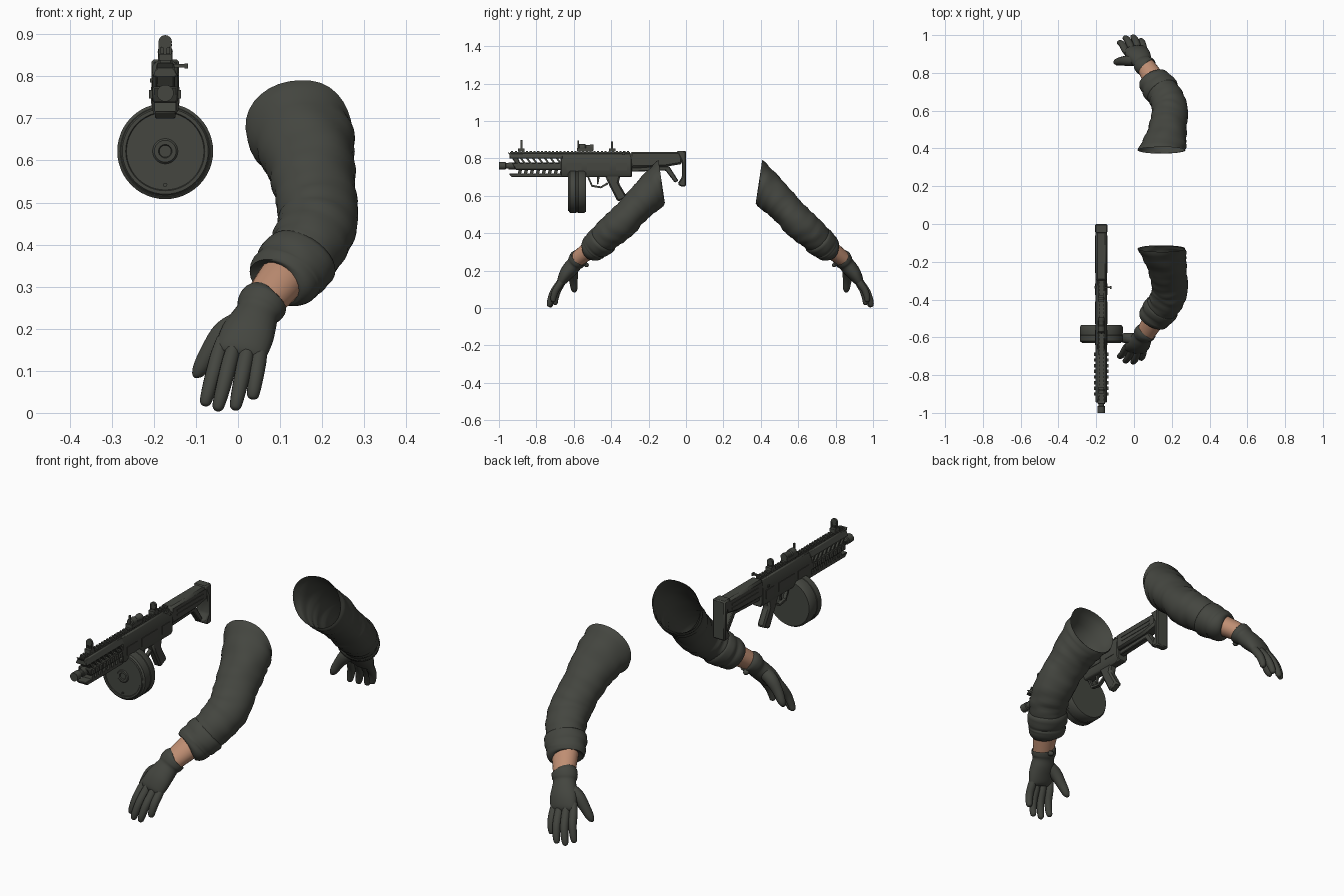
import bpy, bmesh, math
from mathutils import Vector, noise

cube = bpy.data.objects.get("Cube")
if cube:
    bpy.data.objects.remove(cube)


def material(name, rgb):
    m = bpy.data.materials.new(name)
    m.use_nodes = True
    m.diffuse_color = (*rgb, 1)
    bsdf = m.node_tree.nodes["Principled BSDF"]
    bsdf.inputs["Base Color"].default_value = (*rgb, 1)
    bsdf.inputs["Roughness"].default_value = 0.8
    return m


GREY = material("dark olive grey", (0.058, 0.061, 0.051))
SKIN = material("skin", (0.52, 0.27, 0.17))
GX = -0.173          # centre plane of the gun
MIRROR_Y = 0.26      # rear arm is the front arm reflected: y -> 0.26 - y


def finish(name, bm, mat, angle=35):
    bmesh.ops.recalc_face_normals(bm, faces=bm.faces)
    me = bpy.data.meshes.new(name)
    bm.to_mesh(me)
    bm.free()
    me.materials.append(mat)
    ob = bpy.data.objects.new(name, me)
    bpy.context.collection.objects.link(ob)
    bpy.ops.object.select_all(action='DESELECT')
    ob.select_set(True)
    bpy.context.view_layer.objects.active = ob
    bpy.ops.object.shade_smooth_by_angle(angle=math.radians(angle))
    return ob


def spline(rows, steps):
    """Catmull-Rom through rows of numbers."""
    out = []
    for i in range(len(rows) - 1):
        a, b = rows[max(i - 1, 0)], rows[i]
        c, d = rows[i + 1], rows[min(i + 2, len(rows) - 1)]
        for k in range(steps):
            t = k / steps
            out.append([q + t / 2 * (r - p + t * (2 * p - 5 * q + 4 * r - s + t * (3 * (q - r) + s - p)))
                        for p, q, r, s in zip(a, b, c, d)])
    return out + [list(rows[-1])]


def loft(name, rows, mat, flip=False, sides=20, steps=4, cap=True, start=None, folds=0):
    """Tube through rows of (x, y, z, half width, half thickness)."""
    rows = spline(rows, steps)
    pts = [Vector(r[:3]) for r in rows]
    bm = bmesh.new()
    rings = []
    for i, r in enumerate(rows):
        t = (pts[min(i + 1, len(pts) - 1)] - pts[max(i - 1, 0)]).normalized()
        if start:
            t = t.lerp(Vector(start).normalized(), max(0, 1 - i / (steps * 1.6))).normalized()
        side = (Vector((1, 0, 0)) - t * t.x).normalized()
        up = t.cross(side)
        ring = []
        for j in range(sides):
            a = math.tau * j / sides
            k = 1 + folds * noise.noise(Vector((math.cos(a), math.sin(a), i * 0.45)))
            v = pts[i] + side * math.cos(a) * r[3] * k + up * math.sin(a) * r[4] * k
            if flip:
                v.y = MIRROR_Y - v.y
            ring.append(bm.verts.new(v))
        rings.append(ring)
    for p, q in zip(rings, rings[1:]):
        for j in range(sides):
            n = (j + 1) % sides
            bm.faces.new((p[j], p[n], q[n], q[j]))
    if cap:
        bm.faces.new(rings[0])
        bm.faces.new(rings[-1])
    return finish(name, bm, mat, 60)


def prism(name, outline, lo, hi, axis="x", bevel=0.004):
    """Outline in (y, z) swept along x, or in (x, z) swept along y."""
    bm = bmesh.new()
    def at(p, w):
        return (GX + w, p[0], p[1]) if axis == "x" else (GX + p[0], w, p[1])
    a = [bm.verts.new(at(p, lo)) for p in outline]
    b = [bm.verts.new(at(p, hi)) for p in outline]
    bm.faces.new(a)
    bm.faces.new(b)
    for i in range(len(a)):
        n = (i + 1) % len(a)
        bm.faces.new((a[i], a[n], b[n], b[i]))
    ob = finish(name, bm, GREY)
    if bevel:
        mod = ob.modifiers.new("edge", 'BEVEL')
        mod.width, mod.segments = bevel, 1
    return ob


def boxes(name, items):
    """Several boxes (x, y, z, sx, sy, sz) in one object, x from the gun's centre."""
    bm = bmesh.new()
    for x, y, z, sx, sy, sz in items:
        for v in bmesh.ops.create_cube(bm, size=1)["verts"]:
            v.co = Vector((v.co.x * sx + GX + x, v.co.y * sy + y, v.co.z * sz + z))
    return finish(name, bm, GREY)


def turned(name, profile, z, x=0, sides=32):
    """Lathe of (y, radius) pairs around an axis along y."""
    bm = bmesh.new()
    rings = [[bm.verts.new((GX + x + r * math.cos(math.tau * j / sides), y, z + r * math.sin(math.tau * j / sides)))
              for j in range(sides)] for y, r in profile]
    for p, q in zip(rings, rings[1:]):
        for j in range(sides):
            n = (j + 1) % sides
            bm.faces.new((p[j], p[n], q[n], q[j]))
    bm.faces.new(rings[0])
    bm.faces.new(rings[-1])
    return finish(name, bm, GREY)


# Arms: sleeve, rolled cuff, forearm, glove and fingers
sleeve = [(.145, -.13, .675, .127, .117), (.17, -.20, .605, .108, .097), (.182, -.275, .53, .098, .086),
          (.19, -.345, .455, .095, .088), (.17, -.41, .40, .09, .084), (.14, -.455, .355, .083, .074)]
cuff = [(.152, -.435, .373, .078, .07), (.147, -.442, .366, .093, .083), (.13, -.468, .345, .094, .08),
        (.121, -.48, .335, .088, .075), (.113, -.49, .325, .089, .075), (.102, -.508, .309, .083, .067),
        (.099, -.512, .306, .062, .052)]
forearm = [(.13, -.46, .35, .06, .052), (.10, -.515, .312, .058, .048), (.06, -.58, .262, .049, .042)]
glove = [(.066, -.569, .27, .048, .041), (.063, -.572, .267, .058, .05), (.053, -.585, .25, .058, .048),
         (.046, -.596, .236, .052, .042), (.035, -.615, .213, .058, .042), (.022, -.638, .185, .064, .038),
         (.008, -.66, .15, .062, .028), (.003, -.667, .135, .052, .016)]
fingers = {"index": ((-.042, -.65, .155), (-.08, -.70, .016)),
           "middle": ((-.012, -.664, .15), (-.05, -.726, .004)),
           "ring": ((.022, -.667, .145), (-.008, -.732, .006)),
           "little": ((.052, -.66, .145), (.034, -.71, .032))}
thumb = [(.02, -.61, .22, .03, .03), (-.03, -.605, .19, .031, .029), (-.066, -.602, .145, .024, .023),
         (-.088, -.598, .108, .019, .019), (-.098, -.597, .09, .012, .012), (-.1, -.597, .083, .004, .004)]

for place, flip in (("front", False), ("rear", True)):
    loft(place + "_sleeve", sleeve, GREY, flip, 32, 7, False, (0, -1, -.15), .07)
    loft(place + "_rolled_cuff", cuff, GREY, flip, 32, 3, True, None, .04)
    loft(place + "_forearm", forearm, SKIN, flip)
    loft(place + "_glove", glove, GREY, flip, 24)
    loft(place + "_thumb", thumb, GREY, flip, 14)
    strap = [(.055, -.54, .235, .012, .012), (.052, -.53, .228, .014, .012), (.05, -.525, .222, .006, .006)]
    loft(place + "_glove_strap", strap, GREY, flip, 10)
    for name, (base, tip) in fingers.items():
        base, tip = Vector(base), Vector(tip)
        rows = []
        for t, r in ((-.15, .015), (.15, .019), (.45, .0185), (.75, .0165), (.93, .0135), (.985, .008), (1, .003)):
            p = base.lerp(tip, t) + Vector((0, -.014 * math.sin(math.pi * max(t, 0)), 0))
            rows.append((*p, r, r))
        loft(place + "_" + name + "_finger", rows, GREY, flip, 14)

# Gun receiver and handguard
section = [(-.031, .72), (-.02, .70), (.02, .70), (.031, .72), (.031, .79), (.018, .826), (-.018, .826), (-.031, .79)]
prism("receiver", section, -.67, -.29, "y")
upper = [(-.031, .798), (.031, .798), (.018, .826), (-.018, .826)]
prism("handguard_top", upper, -.945, -.66, "y", .003)
prism("handguard_middle", [(-.91, .738), (-.66, .738), (-.66, .776), (-.93, .776)], -.03, .03)
prism("handguard_rail", [(-.945, .714), (-.93, .70), (-.66, .70), (-.66, .718), (-.945, .718)], -.024, .024)
for i in range(8):
    y = -.90 + i * .032
    prism("handguard_rib", [(y, .773), (y + .012, .773), (y - .008, .80), (y - .02, .80)], -.03, .03, bevel=0)
    prism("handguard_lower_rib", [(y, .716), (y + .018, .716), (y + .024, .74), (y + .006, .74)], -.026, .026, bevel=0)
prism("handguard_nose", [(-.955, .834), (-.90, .81), (-.885, .77), (-.91, .77), (-.93, .80)], -.022, .022)
boxes("top_rail", [(0, -.62, .829, .022, .64, .008)]
      + [(0, -.93 + i * .02, .835, .026, .011, .008) for i in range(32)])
boxes("side_rails", [(s * .034, -.90 + i * .03, .757, .008, .018, .02) for s in (-1, 1) for i in range(8)])
boxes("receiver_panels", [(s * .0315, y, .755, .004, w, .04) for s in (-1, 1) for y, w in ((-.60, .08), (-.47, .12), (-.345, .06))])
turned("barrel", [(-1, .014), (-1, .02), (-.965, .02), (-.963, .015), (-.95, .015), (-.948, .019), (-.92, .019), (-.66, .019)], .76, sides=20)

# Drum magazine
turned("drum_magazine", [(-.625, .106), (-.63, .102), (-.63, .094), (-.627, .092), (-.627, .03), (-.631, .026), (-.631, .016), (-.626, .014),
                         (-.626, .001)], .622, sides=48)
turned("drum_body", [(-.626, .107), (-.62, .114), (-.59, .114), (-.588, .112), (-.578, .112), (-.576, .114), (-.545, .114), (-.535, .107)], .622, sides=48)
boxes("magazine_neck", [(0, -.582, .715, .045, .085, .06)])
turned("drum_rivet", [(-.632, .005), (-.62, .005)], .542, sides=10)

# Grip, trigger and guard
prism("grip", [(-.435, .71), (-.35, .71), (-.36, .67), (-.315, .592), (-.365, .568), (-.41, .655)], -.02, .02, bevel=.008)
prism("trigger", [(-.475, .70), (-.462, .70), (-.468, .665), (-.475, .66)], -.005, .005, bevel=0)
prism("trigger_guard", [(-.53, .705), (-.52, .705), (-.50, .658), (-.455, .65), (-.42, .672), (-.415, .662),
                        (-.455, .64), (-.505, .648)], -.008, .008, bevel=0)
boxes("charging_handle", [(.035, -.335, .825, .035, .01, .008), (.05, -.335, .825, .008, .016, .012),
                          (-.03, -.335, .79, .012, .012, .01)])

# Stock
prism("stock_body", [(-.30, .835), (-.02, .835), (-.02, .77), (-.11, .755), (-.30, .75)], -.03, .03, bevel=.01)
prism("stock_strut", [(-.30, .752), (-.09, .758), (-.04, .68), (-.06, .67), (-.11, .735), (-.30, .728)], -.014, .014)
prism("butt_plate", [(-.05, .84), (0, .84), (0, .65), (-.03, .65), (-.045, .665), (-.022, .70), (-.022, .78)], -.033, .033, bevel=.006)
boxes("stock_ridges", [(s * .0305, -.16, z, .004, .2, .008) for s in (-1, 1) for z in (.785, .805)])

# Sights and optic
for label, y, top in (("front_sight", -.88, .87), ("rear_sight", -.395, .862)):
    boxes(label + "_base", [(0, y, .845, .03, .035, .016), (0, y, .862, .007, .01, .05)]
          + [(s * .013, y, .862, .005, .012, .035) for s in (-1, 1)])
    turned(label + "_ring", [(y - .005, .016), (y + .005, .016)], top + .012, sides=16)
boxes("optic_mount", [(0, -.54, .845, .034, .085, .018), (0, -.575, .87, .006, .008, .05)])
turned("optic", [(-.575, .014), (-.57, .018), (-.54, .018), (-.535, .014), (-.515, .014), (-.51, .017), (-.495, .017)], .858, sides=20)
